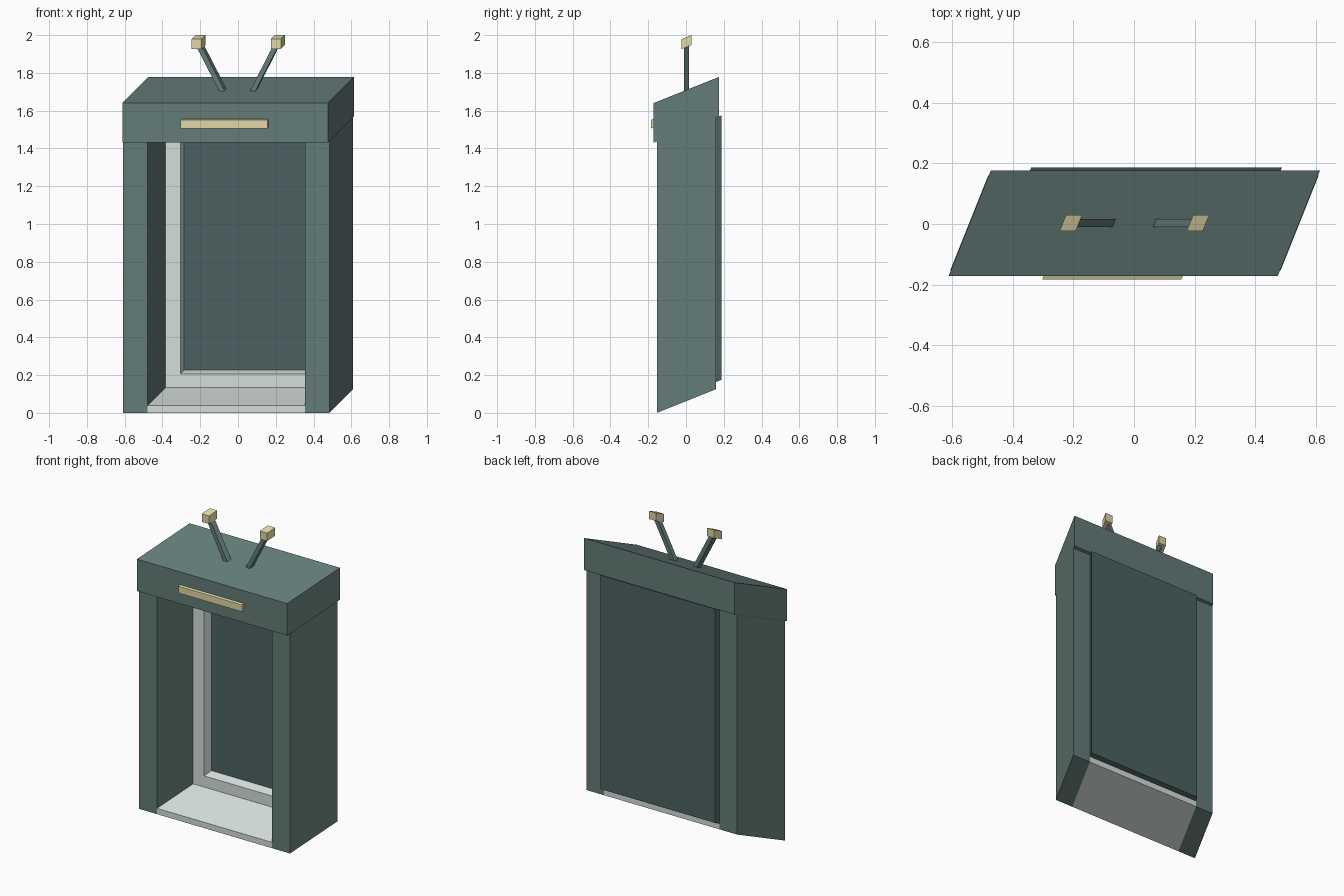
import bpy, bmesh
from mathutils import Matrix, Vector

if "Cube" in bpy.data.objects:
    bpy.data.objects.remove(bpy.data.objects["Cube"])

# The whole model is skewed: x and z both grow with depth y
SHEAR = Matrix(((1, 0.4, 0, 0), (0, 1, 0, 0), (0, 0.4, 1, 0), (0, 0, 0, 1)))


def material(name, rgb):
    m = bpy.data.materials.new(name)
    m.diffuse_color = (*rgb, 1)
    m.use_nodes = True
    m.node_tree.nodes["Principled BSDF"].inputs["Base Color"].default_value = m.diffuse_color
    return m


GREEN = material("dark_green", (0.125, 0.202, 0.188))
DEEP = material("deep_green", (0.07, 0.122, 0.12))
PALE = material("pale_grey", (0.66, 0.73, 0.70))
CREAM = material("cream", (0.75, 0.68, 0.38))


def add_mesh(name, bm, mat):
    bm.transform(SHEAR)
    bmesh.ops.recalc_face_normals(bm, faces=bm.faces)
    mesh = bpy.data.meshes.new(name)
    bm.to_mesh(mesh)
    bm.free()
    mesh.materials.append(mat)
    ob = bpy.data.objects.new(name, mesh)
    bpy.context.collection.objects.link(ob)
    return ob


def box(name, x, y, z, mat):
    """Box from (min, max) ranges, skewed with the rest."""
    bm = bmesh.new()
    size = Matrix.Diagonal((x[1] - x[0], y[1] - y[0], z[1] - z[0], 1))
    mid = Matrix.Translation((sum(x) / 2, sum(y) / 2, sum(z) / 2))
    bmesh.ops.create_cube(bm, size=1, matrix=mid @ size)
    return add_mesh(name, bm, mat)


def rod(name, a, b, width, mat):
    """Square bar between two points."""
    a, b = Vector(a), Vector(b)
    bm = bmesh.new()
    turn = Vector((0, 0, 1)).rotation_difference(b - a).to_matrix().to_4x4()
    size = Matrix.Diagonal((width, width, (b - a).length, 1))
    bmesh.ops.create_cube(bm, size=1, matrix=Matrix.Translation((a + b) / 2) @ turn @ size)
    return add_mesh(name, bm, mat)


OUT, INN, OPEN = 0.546, 0.417, 0.339     # half widths: outside, pillars, window
BASE, FLOOR, TOP = 0.062, 0.10, 1.50     # heights before the skew
FRONT, BACK = -0.154, 0.16

# Floor and header
box("floor_slab", (-INN, INN), (FRONT, BACK), (BASE, FLOOR), PALE)
box("header", (-0.544, 0.544), (-0.171, 0.176), (TOP, 1.709), GREEN)
box("header_plate", (-0.23, 0.23), (-0.184, -0.165), (1.58, 1.625), CREAM)

# Back panel and the frame in front of it
box("back_panel", (-INN + 0.003, INN - 0.003), (0.134, 0.187), (FLOOR, TOP), DEEP)
FY = (0.084, 0.134)
box("frame_bottom", (-OPEN, OPEN), FY, (FLOOR, 0.173), PALE)
box("frame_top", (-OPEN, OPEN), FY, (TOP - 0.073, TOP), PALE)

# Mirrored parts
for side, s in (("left", -1), ("right", 1)):
    box(side + "_pillar", sorted((s * INN, s * OUT)), (FRONT, BACK), (BASE, TOP), GREEN)
    box(side + "_frame", sorted((s * OPEN, s * INN)), FY, (FLOOR, TOP), PALE)
    rod(side + "_antenna", (s * 0.072, 0.003, 1.69), (s * 0.208, 0.003, 1.955), 0.026, GREEN)
    cx, h = s * 0.21, 0.0265
    box(side + "_antenna_tip", (cx - h, cx + h), (0.003 - h, 0.003 + h),
        (1.962 - h, 1.962 + h), CREAM)
